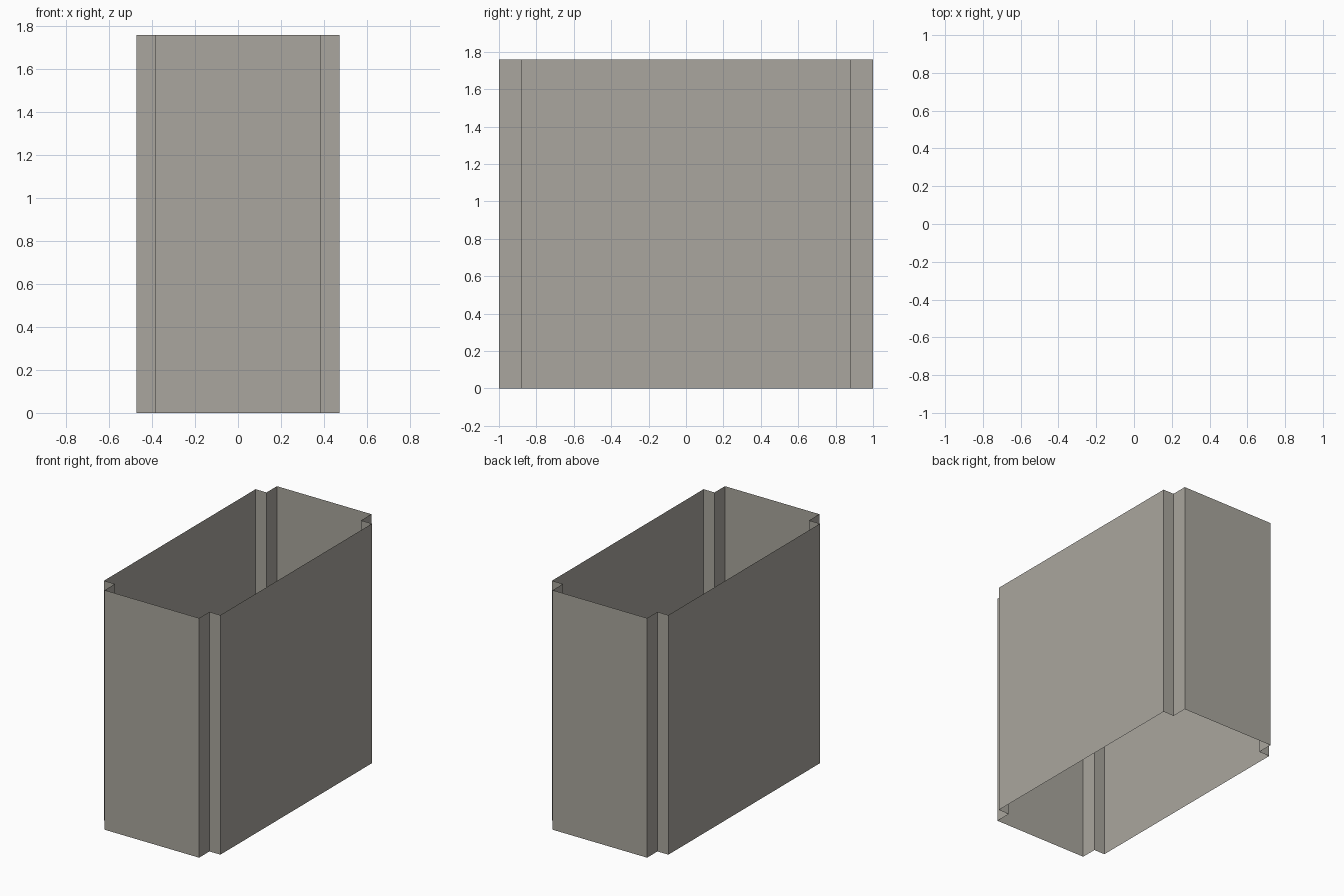
import bpy, bmesh

if "Cube" in bpy.data.objects:
    bpy.data.objects.remove(bpy.data.objects["Cube"])

HX, HY = 0.473, 1.0      # outer half sizes
NX, NY = 0.384, 0.88     # where the corner notches begin
H = 1.76

mat = bpy.data.materials.new("warm grey")
mat.diffuse_color = (0.40, 0.383, 0.342, 1)
mat.use_nodes = True
mat.node_tree.nodes["Principled BSDF"].inputs["Base Color"].default_value = mat.diffuse_color

# outline with a square notch at each corner, counter-clockwise
corner = [(HX, NY), (NX, NY), (NX, HY)]
flip = lambda sx, sy, pts: [(x * sx, y * sy) for x, y in pts]
outline = (corner + flip(-1, 1, corner[::-1])
           + flip(-1, -1, corner) + flip(1, -1, corner[::-1]))

# open-ended thin wall extruded upward from the outline
bm = bmesh.new()
low = [bm.verts.new((x, y, 0)) for x, y in outline]
top = [bm.verts.new((x, y, H)) for x, y in outline]
n = len(outline)
for i in range(n):
    j = (i + 1) % n
    bm.faces.new((low[i], low[j], top[j], top[i]))
mesh = bpy.data.meshes.new("notched_wall_shell")
bm.to_mesh(mesh)
bm.free()
mesh.materials.append(mat)
bpy.context.collection.objects.link(bpy.data.objects.new("notched_wall_shell", mesh))
